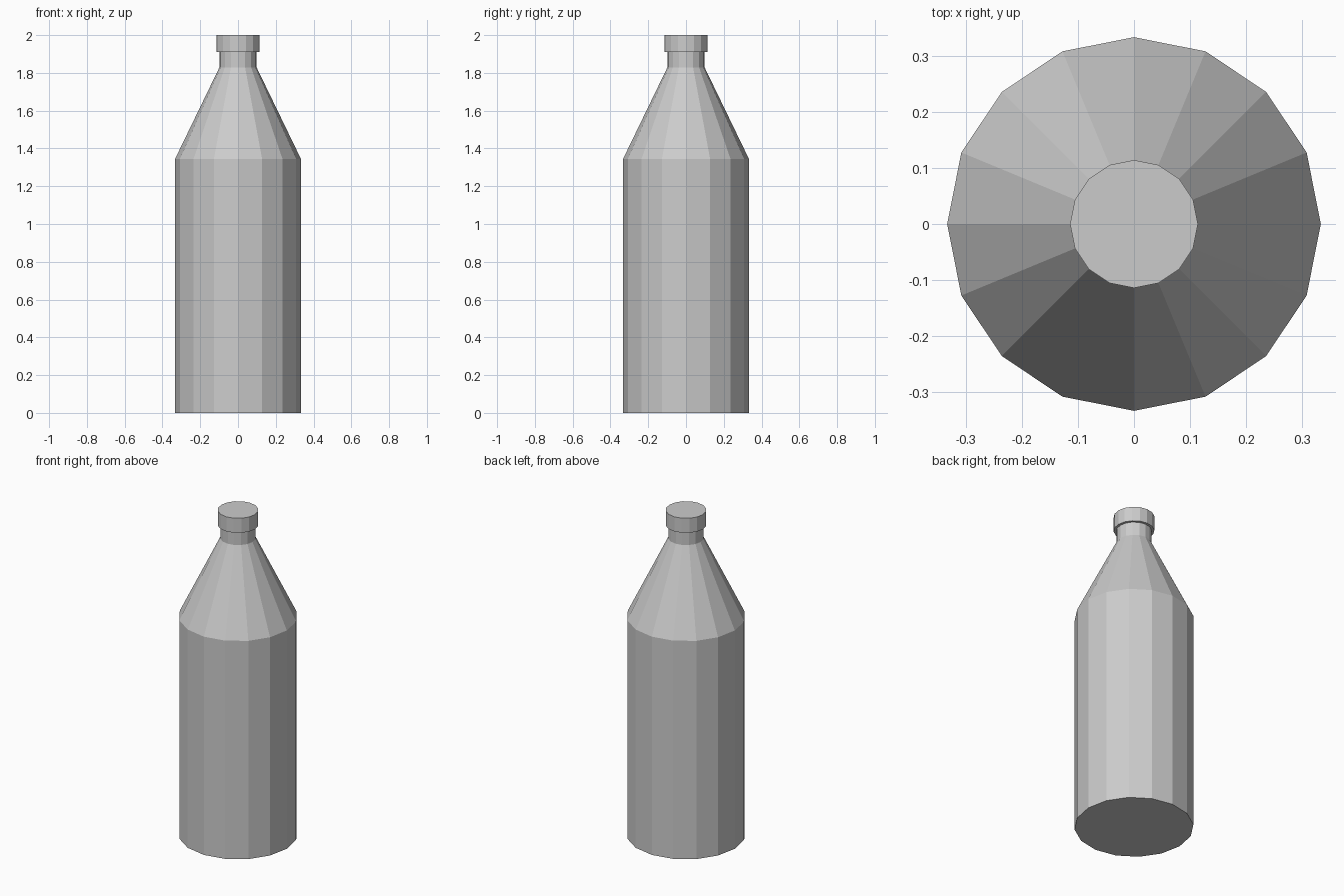
import bpy, bmesh
from math import cos, sin, tau

if "Cube" in bpy.data.objects:
    bpy.data.objects.remove(bpy.data.objects["Cube"])

SIDES = 16

def lathe(name, profile):
    """Closed flat-faced solid of revolution from (radius, height) points."""
    bm = bmesh.new()
    rings = [[bm.verts.new((r * cos(tau * i / SIDES), r * sin(tau * i / SIDES), z))
              for i in range(SIDES)] for r, z in profile]
    for low, high in zip(rings, rings[1:]):
        for i in range(SIDES):
            j = (i + 1) % SIDES
            bm.faces.new((low[i], low[j], high[j], high[i]))
    bm.faces.new(rings[0][::-1])
    bm.faces.new(rings[-1])
    mesh = bpy.data.meshes.new(name)
    bm.to_mesh(mesh)
    bm.free()
    obj = bpy.data.objects.new(name, mesh)
    bpy.context.collection.objects.link(obj)
    return obj

# Bottle: straight body, sloped shoulder, short neck
lathe("bottle_body", [(0.333, 0), (0.333, 1.345), (0.099, 1.828), (0.099, 1.91)])

# Cap: slightly wider disc on the neck
lathe("bottle_cap", [(0.114, 1.91), (0.114, 2.0)])
